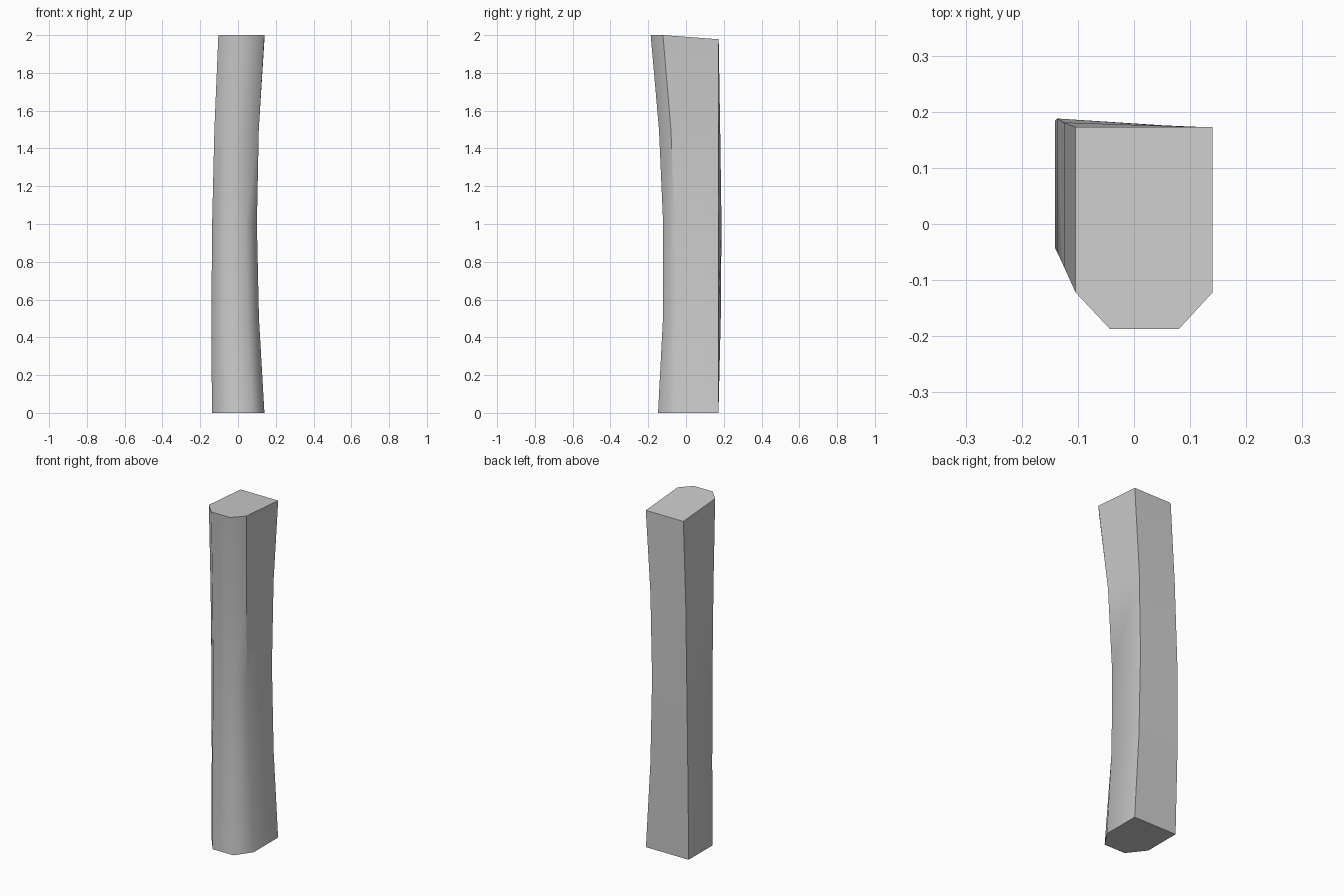
import bpy, bmesh

if "Cube" in bpy.data.objects:
    bpy.data.objects.remove(bpy.data.objects["Cube"])

# Cross-sections: height, then six corners (x, y):
# back right, back left, left chamfer, front left, front right, right chamfer
sections = [
    (0.0, [(.14, .172), (-.138, .172), (-.138, -.048), (-.061, -.148), (.075, -.148), (.14, -.053)]),
    (0.5, [(.111, .172), (-.141, .184), (-.141, -.042), (-.08, -.122), (.05, -.122), (.111, -.049)]),
    (1.0, [(.1, .172), (-.137, .188), (-.137, -.05), (-.077, -.121), (.04, -.121), (.1, -.058)]),
    (1.5, [(.11, .173), (-.125, .181), (-.125, -.076), (-.065, -.143), (.05, -.143), (.11, -.08)]),
    (2.0, [(.14, .173), (-.104, .173), (-.104, -.122), (-.043, -.187), (.08, -.187), (.14, -.122)]),
]

bm = bmesh.new()
rings = []
for z, pts in sections:
    ring = []
    for i, (x, y) in enumerate(pts):
        # the top slopes down slightly to the back
        drop = 0.022 if z == 2.0 and i < 2 else 0
        ring.append(bm.verts.new((x, y, z - drop)))
    rings.append(ring)

# Side walls
for a, b in zip(rings, rings[1:]):
    for i in range(6):
        j = (i + 1) % 6
        bm.faces.new((a[i], a[j], b[j], b[i])).smooth = True

# End caps
bm.faces.new(rings[0])
bm.faces.new(rings[-1])
bmesh.ops.recalc_face_normals(bm, faces=bm.faces)

# Hard edges: caps, both back corners, side chamfer edges
for ring in (rings[0], rings[-1]):
    for i in range(6):
        bm.edges.get((ring[i], ring[(i + 1) % 6])).smooth = False
for k, (a, b) in enumerate(zip(rings, rings[1:])):
    for i in (0, 1, 2, 5):
        if i < 2 or k >= 2:
            bm.edges.get((a[i], b[i])).smooth = False

mesh = bpy.data.meshes.new("curved_post")
bm.to_mesh(mesh)
bm.free()
post = bpy.data.objects.new("curved_post", mesh)
bpy.context.collection.objects.link(post)
